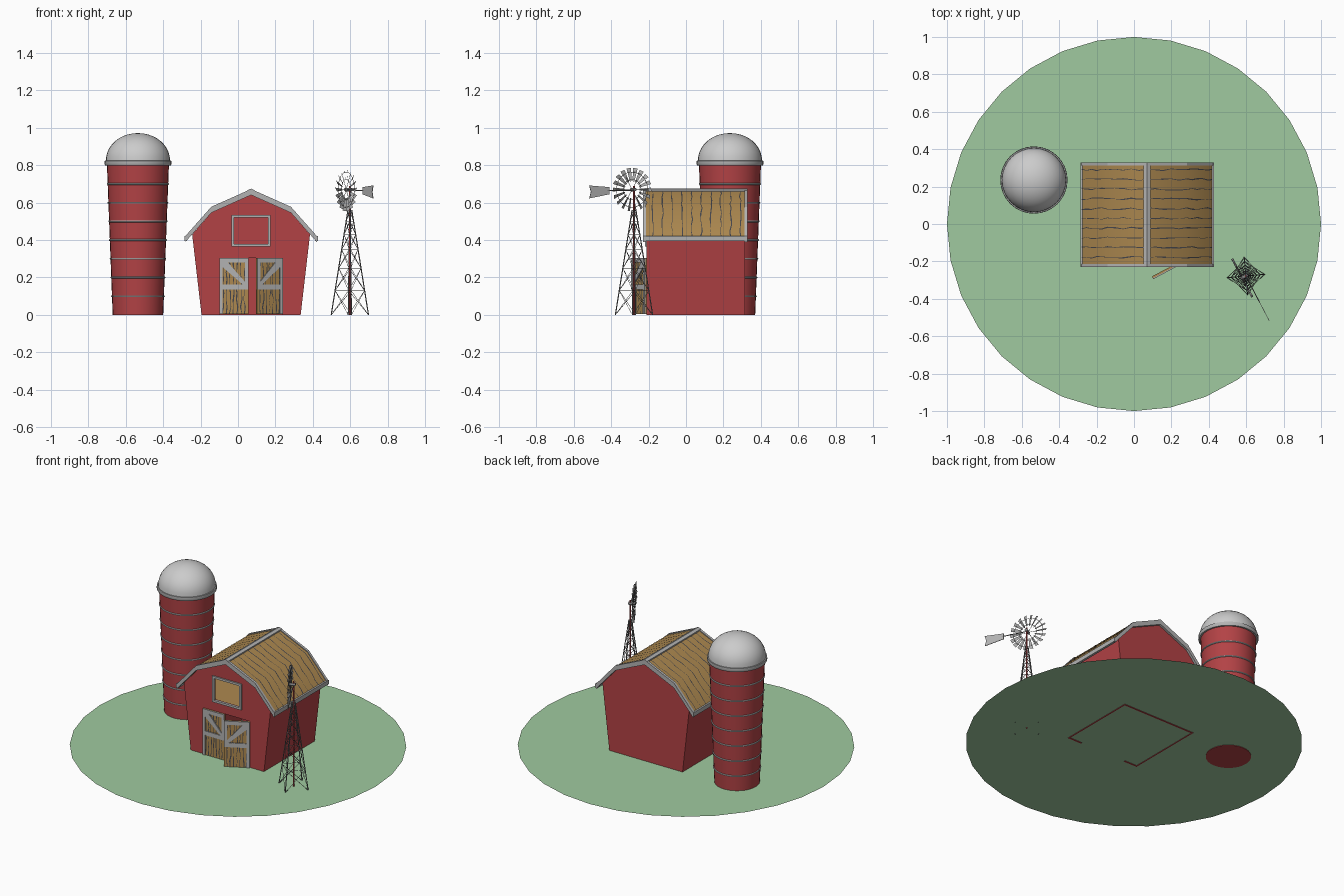
import bpy, bmesh, math, random
from mathutils import Vector, Matrix

random.seed(4)
if "Cube" in bpy.data.objects:
    bpy.data.objects.remove(bpy.data.objects["Cube"])


def material(name, *rgb):
    m = bpy.data.materials.new(name)
    m.use_nodes = True
    m.diffuse_color = (*rgb, 1)
    bsdf = m.node_tree.nodes["Principled BSDF"]
    bsdf.inputs["Base Color"].default_value = (*rgb, 1)
    bsdf.inputs["Roughness"].default_value = 0.8
    return m


RED = material("barn_red", 0.45, 0.055, 0.06)
WOOD = material("wood", 0.42, 0.25, 0.08)
DARK = material("dark_seam", 0.06, 0.06, 0.07)
TRIM = material("trim_grey", 0.45, 0.45, 0.45)
METAL = material("dome_grey", 0.6, 0.6, 0.6)
STEEL = material("steel", 0.22, 0.22, 0.22)
GRASS = material("grass", 0.35, 0.59, 0.35)


def finish(name, bm, mat, smooth=None, matrix=None, closed=True):
    if closed:
        bmesh.ops.recalc_face_normals(bm, faces=bm.faces)
    mesh = bpy.data.meshes.new(name)
    bm.to_mesh(mesh)
    bm.free()
    obj = bpy.data.objects.new(name, mesh)
    bpy.context.collection.objects.link(obj)
    mesh.materials.append(mat)
    if matrix:
        obj.matrix_world = matrix
    if smooth:
        activate(obj)
        bpy.ops.object.shade_smooth_by_angle(angle=math.radians(smooth))
    return obj


def activate(obj):
    bpy.ops.object.select_all(action='DESELECT')
    obj.select_set(True)
    bpy.context.view_layer.objects.active = obj


def prisms(name, outlines, y0, y1, mat, **kw):
    """Extrude x-z outlines along y."""
    bm = bmesh.new()
    for pts in outlines:
        face = bm.faces.new([bm.verts.new((x, y0, z)) for x, z in pts])
        ext = bmesh.ops.extrude_face_region(bm, geom=[face], use_keep_orig=True)
        new = [v for v in ext["geom"] if isinstance(v, bmesh.types.BMVert)]
        bmesh.ops.translate(bm, verts=new, vec=(0, y1 - y0, 0))
    return finish(name, bm, mat, **kw)


def rect(x0, x1, z0, z1):
    return [(x0, z0), (x1, z0), (x1, z1), (x0, z1)]


def bars(name, segments, radius, mat, sides=6, **kw):
    """Round bars between pairs of points."""
    bm = bmesh.new()
    for a, b in segments:
        a, b = Vector(a), Vector(b)
        turn = (b - a).to_track_quat('Z', 'Y').to_matrix().to_4x4()
        bmesh.ops.create_cone(bm, cap_ends=True, segments=sides, radius1=radius, radius2=radius,
                              depth=(b - a).length, matrix=Matrix.Translation((a + b) / 2) @ turn)
    return finish(name, bm, mat, **kw)


def lathe(name, profile, mat, matrix):
    bm = bmesh.new()
    verts = [bm.verts.new((r, 0, z)) for r, z in profile]
    edges = [bm.edges.new(p) for p in zip(verts, verts[1:])]
    bmesh.ops.spin(bm, geom=verts + edges, cent=(0, 0, 0), axis=(0, 0, 1),
                   angle=math.tau, steps=32)
    bmesh.ops.remove_doubles(bm, verts=bm.verts, dist=0.0002)
    return finish(name, bm, mat, smooth=40, matrix=matrix)


def seams(name, paths, side, **kw):
    """Wobbly dark ribbons along each path, widened along the side vector."""
    bm = bmesh.new()
    side = Vector(side)
    for path in paths:
        last = None
        for p in path:
            mid = Vector(p) + side * random.uniform(-0.005, 0.005)
            half = side * random.uniform(0.0008, 0.0035)
            pair = [bm.verts.new(mid - half), bm.verts.new(mid + half)]
            if last:
                bm.faces.new((last[0], last[1], pair[1], pair[0]))
            last = pair
    return finish(name, bm, DARK, closed=False, **kw)


def cut(target, cutter):
    mod = target.modifiers.new("cut", 'BOOLEAN')
    mod.solver = 'EXACT'
    mod.object = cutter
    activate(target)
    bpy.ops.object.modifier_apply(modifier="cut")
    bpy.data.objects.remove(cutter)


# Ground disc
bm = bmesh.new()
bmesh.ops.create_circle(bm, cap_ends=True, segments=32, radius=1,
                        matrix=Matrix.Translation((0, 0, 0.003)))
finish("ground", bm, GRASS, closed=False)

# Barn walls: hollow shell with door and loft openings
CX, FRONT, BACK = 0.07, -0.21, 0.315
barn = Matrix.Translation((CX, 0, 0))
half = [(0.265, 0), (0.315, 0.43), (0.205, 0.555), (0, 0.65)]
outline = half + [(-x, z) for x, z in half[-2::-1]]
walls = prisms("barn_walls", [outline], FRONT, BACK, RED, matrix=barn)
inner = [(x * 0.965, z * 0.985 if z else -0.02) for x, z in outline]
for shape, y0, y1 in ((inner, FRONT + 0.01, BACK - 0.01),
                      (rect(-0.168, 0.165, -0.02, 0.305), -0.3, -0.15),
                      (rect(-0.092, 0.092, 0.378, 0.522), -0.3, -0.15)):
    cut(walls, prisms("cutter", [shape], y0, y1, RED, matrix=barn))
prisms("loft_floor", [rect(-0.295, 0.295, 0.358, 0.368)], FRONT + 0.01, BACK - 0.01, WOOD, matrix=barn)

# Loft window frame
a, b, low, high, t = -0.105, 0.105, 0.365, 0.535, 0.014
prisms("window_frame", [rect(a, b, low, low + t), rect(a, b, high - t, high),
                        rect(a, a + t, low + t, high - t), rect(b - t, b, low + t, high - t)],
       FRONT - 0.009, FRONT + 0.003, TRIM, matrix=barn)

# Gambrel roof
top = [(-0.352, 0.415), (-0.213, 0.572), (0, 0.667), (0.213, 0.572), (0.352, 0.415)]
RF, RB = -0.23, 0.33


def chevron(points, up, down):
    return [(x, z + up) for x, z in points] + [(x, z - down) for x, z in reversed(points)]


prisms("roof", [chevron(top, 0, 0.02)], RF + 0.005, RB - 0.005, WOOD, smooth=30, matrix=barn)
for name, y in (("front_roof_trim", RF), ("back_roof_trim", RB - 0.016)):
    prisms(name, [chevron(top, 0.006, 0.026)], y, y + 0.016, TRIM, matrix=barn)
for name, s in (("left_eave_trim", 1), ("right_eave_trim", -1)):
    prisms(name, [rect(s * 0.342, s * 0.357, 0.395, 0.422)], RF, RB, TRIM, matrix=barn)
cap = [(-0.018, 0.66), (0, 0.668), (0.018, 0.66)]
prisms("ridge_cap", [chevron(cap, 0.007, 0.01)], RF, RB, TRIM, matrix=barn)

# Roof plank seams
paths = []
for eave, knee, ridge in (top[:3], top[:1:-1]):
    for i in range(10):
        y = RF + 0.052 * (i + 1)
        pts = [Vector((p[0], y, p[1] + 0.002)) for p in (eave, knee, ridge)]
        paths.append([pts[0].lerp(pts[1], k / 5) for k in range(5)]
                     + [pts[1].lerp(pts[2], k / 5) for k in range(6)])
seams("roof_seams", paths, (0, 1, 0), matrix=barn)

# Barn doors, built outward from the hinge
W, H = 0.155, 0.305
for name, x, s, swing in (("right_door", -0.1, 1, 0), ("left_door", 0.235, -1, 28)):
    place = Matrix.Translation((x, FRONT - 0.002, 0)) @ Matrix.Rotation(math.radians(swing), 4, 'Z')
    prisms(name + "_planks", [rect(0, s * W, 0.004, H)], -0.005, 0.005, WOOD, matrix=place)
    braces = [rect(0, 0.018, 0.004, H), rect(0.018, W, H - 0.024, H), rect(0.018, W, 0.135, 0.163),
              rect(W - 0.018, W, 0.163, H - 0.024),
              [(0.018, 0.281), (0.018, 0.255), (W - 0.03, 0.163), (W - 0.018, 0.163), (W - 0.018, 0.178),
               (0.045, 0.281)]]
    prisms(name + "_braces", [[(s * u, z) for u, z in p] for p in braces],
           -0.011, -0.004, TRIM, matrix=place)
    for label, y in (("_front_seams", -0.006), ("_back_seams", 0.006)):
        seams(name + label, [[(s * W * i / 8, y, 0.006 + (H - 0.01) * k / 8) for k in range(9)]
                             for i in range(1, 8)], (1, 0, 0), matrix=place)

# Silo
silo = Matrix.Translation((-0.535, 0.235, 0))
lathe("silo_body", [(0, 0), (0.135, 0), (0.166, 0.81), (0, 0.81)], RED, silo)
lathe("silo_rim", [(0.15, 0.8), (0.176, 0.8), (0.18, 0.808), (0.178, 0.824), (0.15, 0.826)], TRIM, silo)
arc = [math.pi / 2 * k / 10 for k in range(11)]
lathe("silo_dome", [(0.172 * math.cos(t), 0.82 + 0.152 * math.sin(t) ** 0.95) for t in arc], METAL, silo)
for i in range(1, 8):
    z = i / 10
    r = 0.135 + 0.038 * z
    ring = [(r + 0.005 * math.cos(k * math.tau / 8), z + 0.005 * math.sin(k * math.tau / 8))
            for k in range(9)]
    lathe(f"silo_band_{i}", ring, TRIM, silo)

# Windmill tower
mill = Matrix.Translation((0.598, -0.278, 0))


def leg(i, z):
    t = math.radians(5 + 90 * i)
    r = 0.1 - 0.16 * z
    return (r * math.cos(t), r * math.sin(t), z)


levels = [0.0, 0.13, 0.25, 0.35, 0.43, 0.5, 0.56]
bars("tower_legs", [(leg(i, 0), leg(i, 0.56)) for i in range(4)], 0.003, STEEL, matrix=mill)
lattice = []
for lo, hi in zip(levels, levels[1:]):
    for i in range(4):
        lattice += [(leg(i, hi), leg(i + 1, hi)), (leg(i, lo), leg(i + 1, hi)), (leg(i + 1, lo), leg(i, hi))]
bars("tower_lattice", lattice, 0.0014, STEEL, sides=4, matrix=mill)
bars("tower_pole", [((0, 0, 0), (0, 0, 0.69))], 0.005, RED, sides=8, matrix=mill)

# Windmill wheel and folded tail
head = mill @ Matrix.Translation((0, 0, 0.67)) @ Matrix.Rotation(math.radians(-62.4), 4, 'Z')
N, Y = 18, -0.022


def rim(i, r, y=Y):
    t = math.tau * i / N
    return Vector((r * math.cos(t), y, r * math.sin(t)))


bm = bmesh.new()
for i in range(N):
    t = math.tau * i / N
    across = Vector((-math.sin(t) * 0.87, 0.5, math.cos(t) * 0.87))
    corners = [rim(i, r) + across * w for r, w in
               ((0.045, -0.005), (0.116, -0.012), (0.116, 0.012), (0.045, 0.005))]
    bm.faces.new([bm.verts.new(c) for c in corners])
finish("wheel_blades", bm, TRIM, closed=False, matrix=head)
hoops = [(rim(i, r), rim(i + 1, r)) for r in (0.055, 0.095) for i in range(N)]
spokes = [(rim(i, 0), rim(i, 0.1)) for i in range(0, N, 3)]
bars("wheel_frame", hoops + spokes, 0.0014, STEEL, sides=4, matrix=head)
bars("wheel_hub", [((0, Y - 0.008, 0), (0, 0.012, 0))], 0.009, STEEL, sides=12, matrix=head)
bars("tail_rod", [((0, 0, -0.005), (0.16, 0, -0.005))], 0.003, STEEL, matrix=head)
prisms("tail_vane", [[(0.148, -0.025), (0.27, -0.047), (0.26, -0.012), (0.27, 0.022), (0.148, 0.013)]],
       -0.0015, 0.0015, TRIM, matrix=head)
